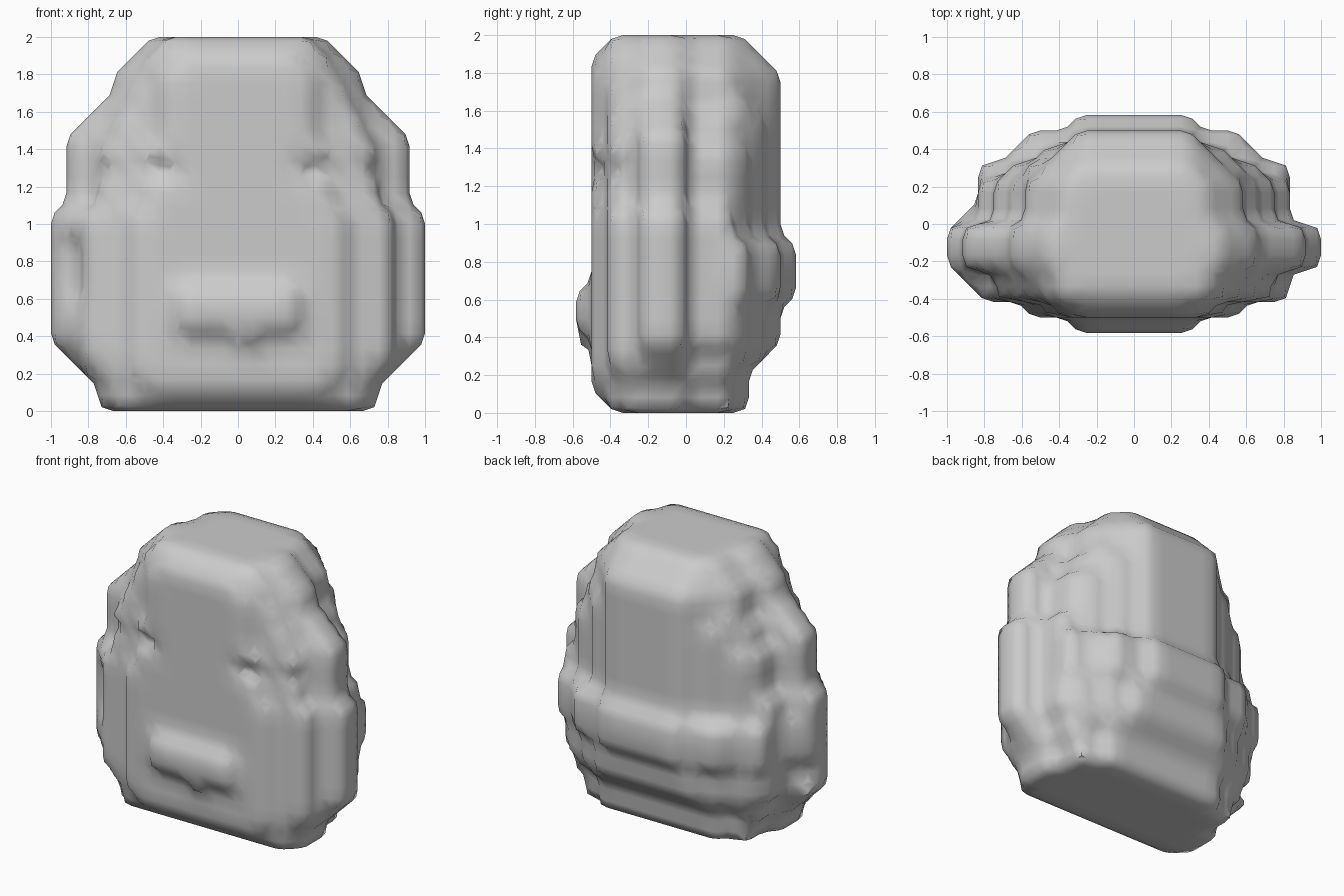
import bpy
import bmesh
from mathutils import Vector

cube = bpy.data.objects.get("Cube")
if cube:
    bpy.data.objects.remove(cube, do_unlink=True)

UNIT = 1 / 12  # size of one block
cells = set()


def slab(y0, y1, bottom, *steps):
    """Fill a mirrored stepped outline; each step is (top, half width)."""
    for top, half in steps:
        for z in range(bottom, top):
            for y in range(y0, y1):
                cells.update((x, y, z) for x in range(-half, half))
        bottom = top


def carve(x0, x1, y, z):
    """Remove a row of blocks on both sides."""
    for x in range(x0, x1):
        cells.discard((x, y, z))
        cells.discard((-x - 1, y, z))


# Front pocket with its small tab
slab(-7, -6, 5, (8, 4))
cells.add((0, -7, 4))

# Front panel and the two rounded layers behind it
slab(-6, -5, 1, (2, 6), (13, 7), (17, 6), (22, 5), (23, 4))
slab(-5, -4, 0, (2, 8), (3, 9), (13, 10), (17, 9), (19, 8), (21, 7),
     (23, 6), (24, 5))
slab(-4, -3, 0, (2, 9), (13, 10), (18, 9), (20, 8), (22, 7), (23, 6), (24, 5))

# Wide middle rim
slab(-3, 0, 0, (2, 9), (3, 10), (4, 11), (13, 12), (18, 11),
     (19, 10), (20, 9), (22, 8), (23, 7), (24, 6))

# Rear half with the wider band around its lower part
slab(0, 3, 0, (2, 8), (4, 9), (13, 10), (17, 9), (19, 8),
     (22, 7), (23, 6), (24, 5))
slab(3, 4, 0, (3, 6), (4, 8), (7, 9), (11, 10), (17, 8), (20, 7),
     (22, 6), (23, 5), (24, 4))
slab(4, 5, 3, (4, 6), (7, 7), (11, 8), (19, 6), (22, 5), (23, 4))
slab(5, 6, 4, (7, 5), (11, 7), (22, 4))
slab(6, 7, 7, (11, 4))

# Narrow slots in the front panel and beside it
carve(4, 6, -6, 15)
carve(8, 9, -5, 15)

# Uneven edges along the right side of the rim
for height in (4, 5, 6, 11, 12):
    cells.add((-11, -4, height))
for height in (5, 6):
    cells.discard((-12, -1, height))
for height in (7, 8, 9, 10):
    cells.add((-11, 0, height))


def build_shell(name, material):
    """Skin the outside of the blocks and slope the steps."""
    bm = bmesh.new()
    verts = {}

    def corner(p):
        if p not in verts:
            verts[p] = bm.verts.new([c * UNIT for c in p])
        return verts[p]

    for cell in sorted(cells):
        for axis in range(3):
            for side in (0, 1):
                beside = list(cell)
                beside[axis] += 2 * side - 1
                if tuple(beside) in cells:
                    continue
                u, v = (axis + 1) % 3, (axis + 2) % 3
                loop = []
                for du, dv in ((0, 0), (1, 0), (1, 1), (0, 1)):
                    p = list(cell)
                    p[axis] += side
                    p[u] += du
                    p[v] += dv
                    loop.append(corner(tuple(p)))
                bm.faces.new(loop if side else loop[::-1])

    # Move every corner to the middle of its neighbours
    relaxed = {}
    for vert in bm.verts:
        near = [edge.other_vert(vert).co for edge in vert.link_edges]
        relaxed[vert] = sum(near, Vector()) / len(near)
    for vert, place in relaxed.items():
        vert.co = place

    mesh = bpy.data.meshes.new(name)
    bm.to_mesh(mesh)
    bm.free()
    mesh.materials.append(material)
    obj = bpy.data.objects.new(name, mesh)
    bpy.context.collection.objects.link(obj)
    bpy.ops.object.select_all(action="DESELECT")
    obj.select_set(True)
    bpy.context.view_layer.objects.active = obj
    bpy.ops.object.shade_smooth_by_angle(angle=1.0)


grey = bpy.data.materials.new("light grey")
grey.use_nodes = True
colour = (0.6, 0.6, 0.6, 1)
grey.diffuse_color = colour
grey.node_tree.nodes["Principled BSDF"].inputs["Base Color"].default_value = colour

build_shell("padded_shell", grey)
